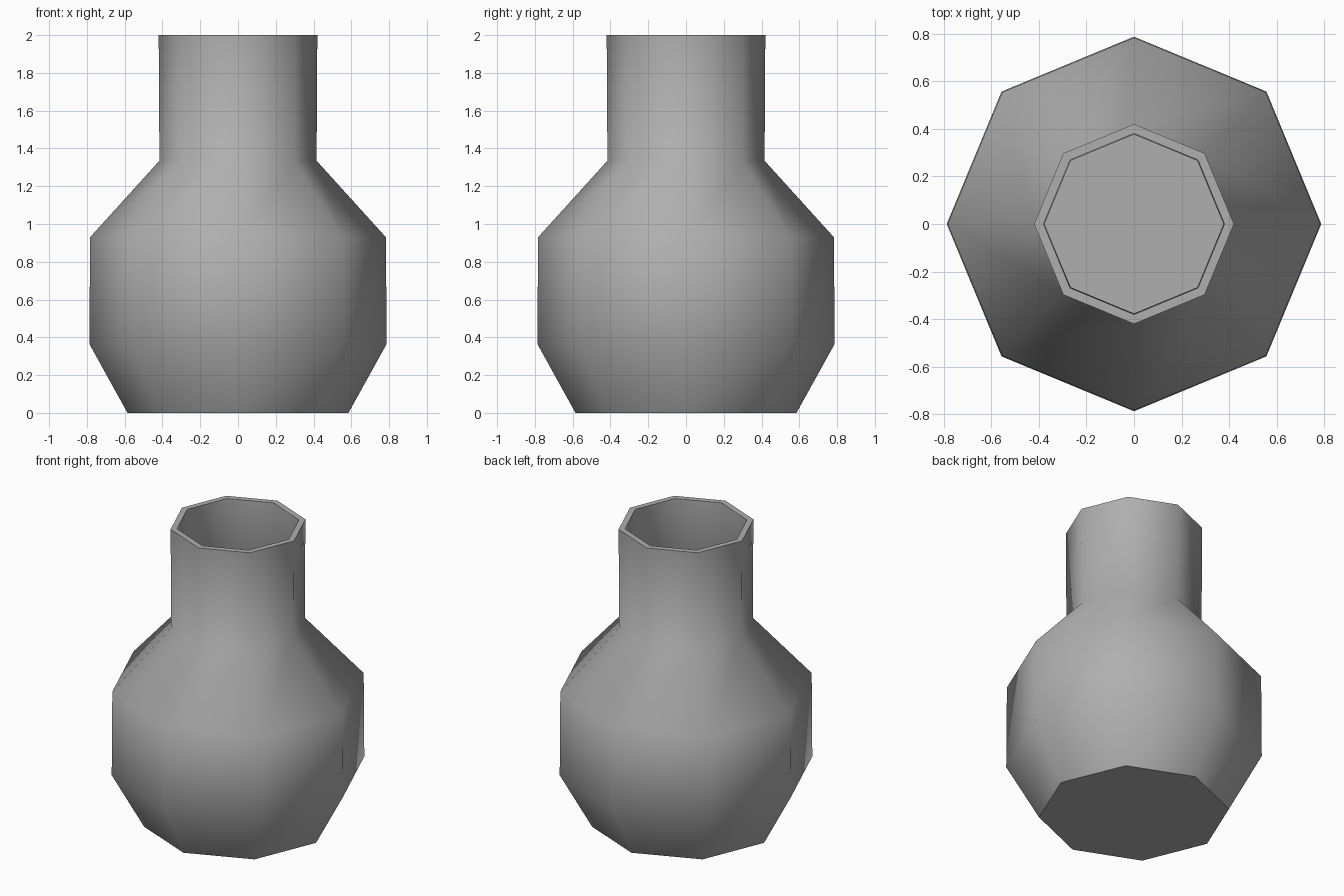
import bpy, bmesh, math

if "Cube" in bpy.data.objects:
    bpy.data.objects.remove(bpy.data.objects["Cube"])

SIDES = 8

# Outer wall from base to rim, then inner wall back down to the floor
profile = [
    (0.585, 0.0), (0.787, 0.365), (0.783, 0.93), (0.416, 1.335), (0.42, 2.0),
    (0.38, 2.0), (0.376, 1.32), (0.743, 0.915), (0.745, 0.375), (0.56, 0.04),
]


def ring(bm, radius, z):
    step = 2 * math.pi / SIDES
    return [bm.verts.new((radius * math.cos(i * step), radius * math.sin(i * step), z))
            for i in range(SIDES)]


# Hollow eight-sided vase
bm = bmesh.new()
rings = [ring(bm, r, z) for r, z in profile]
for low, high in zip(rings, rings[1:]):
    for i in range(SIDES):
        j = (i + 1) % SIDES
        bm.faces.new((low[i], low[j], high[j], high[i]))

# Underside and inside floor
bm.faces.new(list(reversed(rings[0])))
bm.faces.new(rings[-1])
bmesh.ops.recalc_face_normals(bm, faces=bm.faces)

mesh = bpy.data.meshes.new("vase")
bm.to_mesh(mesh)
bm.free()
vase = bpy.data.objects.new("vase", mesh)
bpy.context.collection.objects.link(vase)

# Dark grey clay
clay = bpy.data.materials.new("dark_grey_clay")
clay.diffuse_color = (0.43, 0.43, 0.43, 1.0)
clay.use_nodes = True
clay.node_tree.nodes["Principled BSDF"].inputs["Base Color"].default_value = clay.diffuse_color
mesh.materials.append(clay)

# Smooth walls with a crisp rim and base
bpy.context.view_layer.objects.active = vase
vase.select_set(True)
bpy.ops.object.shade_smooth_by_angle(angle=math.radians(50))
